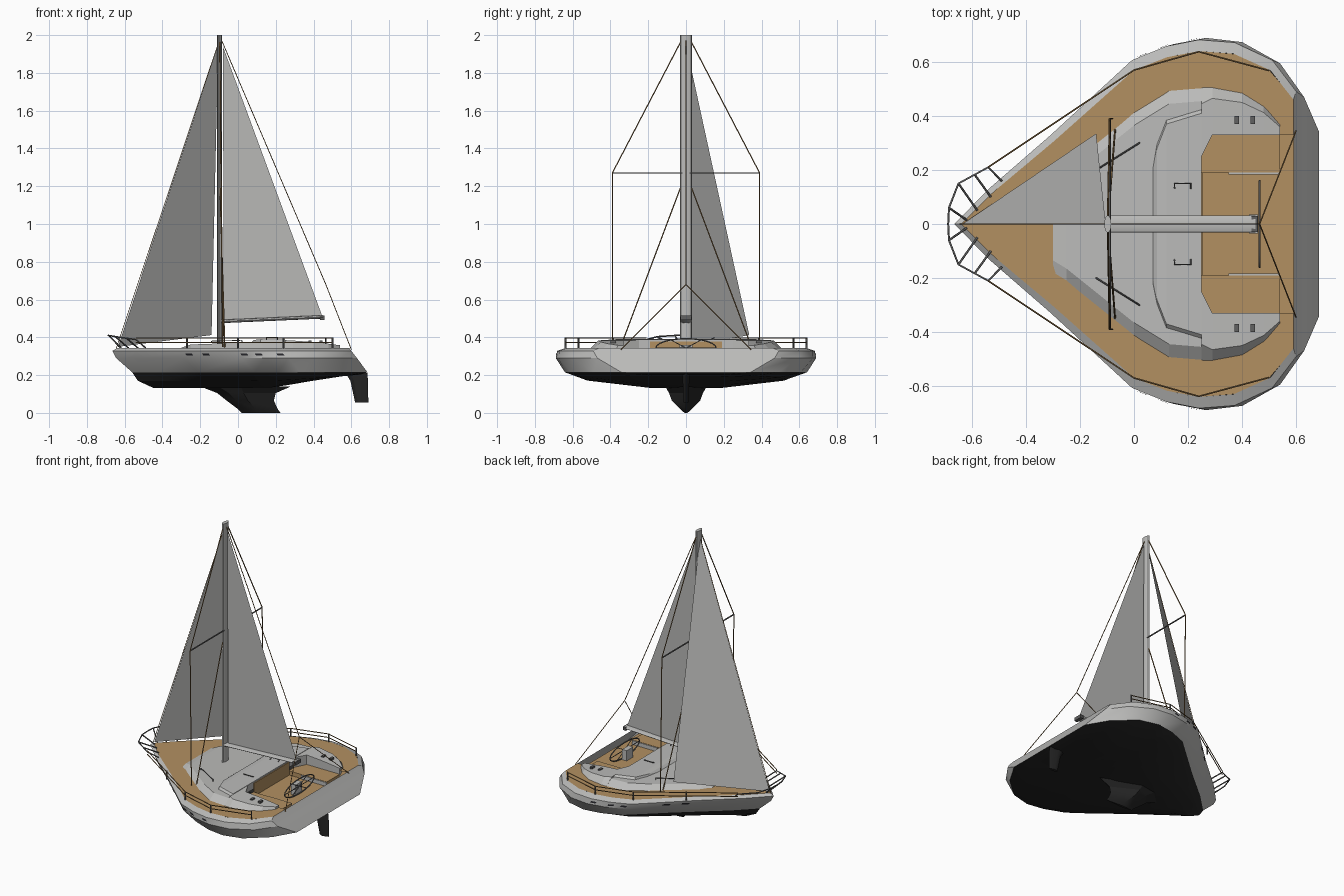
import bpy, bmesh, math
from mathutils import Vector

if "Cube" in bpy.data.objects:
    bpy.data.objects.remove(bpy.data.objects["Cube"])


def material(name, r, g, b):
    m = bpy.data.materials.new(name)
    m.use_nodes = True
    m.diffuse_color = (r, g, b, 1)
    m.node_tree.nodes["Principled BSDF"].inputs["Base Color"].default_value = (r, g, b, 1)
    return m


WHITE = material("off white", .5, .5, .49)
SAIL = material("sail cloth", .48, .48, .47)
TEAK = material("teak", .45, .28, .12)
BLACK = material("bottom paint", .018, .018, .018)
STEEL = material("dark steel", .12, .12, .12)
ROPE = material("brown rigging", .25, .15, .06)
GLASS = material("dark glass", .02, .02, .025)


def finish(name, bm, *mats, smooth=False, up=False):
    bmesh.ops.remove_doubles(bm, verts=bm.verts, dist=.0005)
    bmesh.ops.recalc_face_normals(bm, faces=bm.faces)
    if up:
        bm.normal_update()
        bmesh.ops.reverse_faces(bm, faces=[f for f in bm.faces if f.normal.z < 0])
    me = bpy.data.meshes.new(name)
    bm.to_mesh(me)
    bm.free()
    ob = bpy.data.objects.new(name, me)
    bpy.context.collection.objects.link(ob)
    for m in mats:
        me.materials.append(m)
    if smooth:
        bpy.ops.object.select_all(action='DESELECT')
        ob.select_set(True)
        bpy.context.view_layer.objects.active = ob
        bpy.ops.object.shade_smooth_by_angle(angle=math.radians(28))
    return ob


def loft(name, rings, mat, closed=True, cap=True, **kw):
    bm = bmesh.new()
    vs = [[bm.verts.new(p) for p in r] for r in rings]
    n = len(rings[0])
    for a, b in zip(vs, vs[1:]):
        for i in range(n if closed else n - 1):
            j = (i + 1) % n
            bm.faces.new((a[i], a[j], b[j], b[i]))
    if cap:
        bm.faces.new(vs[0])
        bm.faces.new(vs[-1])
    return finish(name, bm, mat, **kw)


def box(name, lo, hi, mat):
    (a, b, c), (d, e, f) = lo, hi
    return loft(name, [[(a, b, z), (d, b, z), (d, e, z), (a, e, z)] for z in (c, f)], mat)


def sheet(name, pts, mat):
    bm = bmesh.new()
    bm.faces.new([bm.verts.new(p) for p in pts])
    return finish(name, bm, mat)


def wire(name, paths, mat, r=.003, cyclic=False):
    cu = bpy.data.curves.new(name, 'CURVE')
    cu.dimensions = '3D'
    cu.bevel_depth = r
    cu.bevel_resolution = 1
    for path in paths:
        sp = cu.splines.new('POLY')
        sp.points.add(len(path) - 1)
        for p, q in zip(sp.points, path):
            p.co = (*q, 1)
        sp.use_cyclic_u = cyclic
    cu.materials.append(mat)
    ob = bpy.data.objects.new(name, cu)
    bpy.context.collection.objects.link(ob)


def both(path):
    return [path, [(x, -y, z) for x, y, z in path]]


# Hull shape: plan curve shared by levels running from deck edge to bilge
PLAN = [(0, 0), (.1, .19), (.28, .48), (.52, .89), (.62, .965), (.715, 1), (.82, .985), (.93, .89), (1, .72)]
# bow x, stern x, half beam, height, stern width
LEVELS = [(-.64, .59, .64, .343, .72), (-.665, .6, .682, .328, .72), (-.645, .63, .69, .29, .68),
          (-.56, .685, .645, .215, .53), (-.53, .65, .54, .17, .4), (-.45, .56, .22, .133, .4)]


def plan(t):
    for (a, u), (b, v) in zip(PLAN, PLAN[1:]):
        if t <= b:
            return u + (v - u) * (t - a) / (b - a)
    return PLAN[-1][1]


def hull_point(k, t):
    x0, x1, w, z, end = LEVELS[k]
    s = max(0, (t - .6) / .4)
    if k > 3:
        z += (.203 - z) * s ** 1.2
    return Vector((x0 + (x1 - x0) * t, w * plan(t) * (1 + (end / .72 - 1) * s ** 3), z))


def mirror(p):
    return Vector((p.x, -p.y, p.z))


bm = bmesh.new()
rings = []
for t, _ in PLAN:
    side = [hull_point(k, t) for k in range(6)]
    rings.append([bm.verts.new(p) for p in side + [mirror(p) for p in reversed(side)]])
for a, b in zip(rings, rings[1:]):
    for i in range(11):
        bm.faces.new((a[i], a[i + 1], b[i + 1], b[i])).material_index = int(3 <= i <= 7)
for k in range(5):
    e = rings[-1]
    bm.faces.new((e[k], e[k + 1], e[10 - k], e[11 - k])).material_index = int(k >= 3)
finish("hull", bm, WHITE, BLACK, smooth=True)

# Hull portlights
for s in (1, -1):
    for i, t in enumerate((.3, .37, .53, .59, .68)):
        pts = []
        for u, h in ((0, .35), (.028, .35), (.028, .65), (0, .65)):
            p = hull_point(1, t + u).lerp(hull_point(2, t + u), h)
            pts.append((p.x - .002, s * (p.y + .004), p.z))
        sheet(f"portlight_{i}_{'left' if s < 0 else 'right'}", pts, GLASS)


# Teak deck with an opening for the cockpit
def deck_edge(x):
    return .64 * plan((x + .64) / 1.23)


bm = bmesh.new()
xs = [-.64 + 1.23 * t for t, _ in PLAN if t < .7] + [.24, .25, .37, .5, .54, .59]
for a, b in zip(xs, xs[1:]):
    inner = 0 if a < .245 else .33
    for s in (1, -1):
        pts = [(a, s * inner), (b, s * inner), (b, s * deck_edge(b)), (a, s * deck_edge(a))]
        if a < -.63:
            pts.pop()
        bm.faces.new([bm.verts.new((x, y, .343)) for x, y in pts])
finish("deck", bm, TEAK, up=True)

# Coachroof, raised hood and cockpit coamings
roof = [(-.3, .19, .345), (-.25, .22, .362), (0, .42, .371), (.13, .5, .376), (.25, .51, .376)]
loft("coachroof", [[(x, -w, .338), (x, .055 - w, z), (x, w - .055, z), (x, w, .338)] for x, w, z in roof], WHITE)
hood = [(.065, .2, .37), (.085, .3, .386), (.12, .39, .39), (.25, .43, .388)]
loft("cabin_hood", [[(x, -w, .37), (x, .02 - w, z), (x, w - .02, z), (x, w, .37)] for x, w, z in hood], WHITE)
coaming = [(.25, .51, .25, .385), (.29, .51, .33, .383), (.4, .49, .33, .375), (.48, .44, .33, .366), (.54, .37, .33, .358)]
for s, side in ((1, "right"), (-1, "left")):
    loft("coaming_" + side, [[(x, s * w, .338), (x, s * (w - .25 * (w - i)), z), (x, s * i, z), (x, s * i, .3)]
                             for x, w, i, z in coaming], WHITE)
    box("bench_" + side, (.25, min(s * .19, s * .335), .26), (.54, max(s * .19, s * .335), .318), TEAK)
    box("bench_front_" + side, (.35, s * .188 - .004, .28), (.54, s * .188 + .004, .316), WHITE)
    for i, x in enumerate((.38, .44)):
        box(f"winch_{i}_{side}", (x - .008, s * .385 - .015, .365), (x + .008, s * .385 + .015, .384), STEEL)
box("cockpit_floor", (.25, -.47, .25), (.595, .47, .29), TEAK)
box("companionway", (.25, -.19, .288), (.256, .19, .378), TEAK)

# Grab rails and hood handles
wire("grab_rails", both([(-.14, .2, .37), (-.14, .2, .38), (.02, .3, .384), (.02, .3, .372)])
     + both([(.15, .13, .388), (.15, .15, .398), (.21, .15, .398), (.21, .13, .388)]), STEEL)

# Keel and rudder: foil sections stacked in height


def foil(name, rows):
    loft(name, [[(a, 0, z), (a + (b - a) * .2, -w * .8, z), (a + (b - a) * .45, -w, z), (b, 0, z),
                 (a + (b - a) * .45, w, z), (a + (b - a) * .2, w * .8, z)] for z, a, b, w in rows],
         BLACK, smooth=True)


foil("keel", [(.14, -.2, .28, .11), (.105, -.11, .2, .09), (.065, -.06, .19, .075), (.02, 0, .21, .03), (0, .02, .225, .008)])
foil("rudder", [(.21, .57, .685, .018), (.17, .595, .688, .018), (.055, .62, .69, .012)])


# Mast and boom with oval sections
def oval(c, u, v):
    return [Vector(c) + Vector(u) * math.cos(i * math.pi / 6) + Vector(v) * math.sin(i * math.pi / 6) for i in range(12)]


loft("mast", [oval((-.097, 0, z), (.013, 0, 0), (0, .032, 0)) for z in (.36, 2)], WHITE, smooth=True)
loft("boom", [oval((x, 0, z), (0, .032, 0), (0, 0, .009)) for x, z in ((-.09, .484), (.45, .508))], WHITE, smooth=True)
box("boom_end", (.435, -.03, .492), (.458, .03, .515), STEEL)

# Sails
sheet("mainsail", [(-.08, 0, 1.94), (-.075, 0, .49), (.445, 0, .515)], SAIL)
sheet("headsail", [(-.105, 0, 1.95), (-.635, 0, .35), (-.14, .335, .412)], SAIL)

# Standing rigging
wire("shrouds", both([(-.097, .02, 1.98), (-.09, .39, 1.27), (-.08, .39, .35)])
     + both([(-.095, .03, 1.19), (-.07, .35, .34)]), ROPE, .0035)
wire("spreaders", [[(-.09, -.39, 1.27), (-.09, .39, 1.27)]], STEEL, .0045)
wire("backstay", [[(-.09, 0, 1.98), (.465, 0, .68)]] + both([(.465, 0, .68), (.6, .345, .335)]), ROPE, .0025)
wire("forestay", [[(-.1, 0, 1.97), (-.645, 0, .34)]], ROPE, .002)

# Bow rail, lifelines and their posts
wire("bow_rail", both([(-.49, .16, .345), (-.54, .21, .388), (-.65, .15, .404), (-.685, .06, .41), (-.688, 0, .41)])
     + both([(-.65, .15, .404), (-.58, .05, .344)]) + both([(-.685, .06, .41), (-.62, .015, .344)])
     + both([(-.59, .183, .395), (-.53, .1, .344)]), STEEL, .004)
line = [(-.54, .21), (0, .57), (.24, .638), (.5, .568)]
wire("lifelines", [p for z in (.396, .372) for p in both([(x, y, z) for x, y in line])], ROPE, .003)
posts = [(-.27, .385)] + line[1:]
wire("lifeline_posts", [p for x, y in posts for p in both([(x, y, .34), (x, y, .398)])], STEEL, .005)

# Steering wheel and pedestal
rim = [(.465, .16 * math.cos(i * math.pi / 12), .343 + .05 * math.sin(i * math.pi / 12)) for i in range(24)]
wire("wheel_rim", [rim], STEEL, .004, cyclic=True)
wire("wheel_spokes", [[rim[i], rim[i + 12]] for i in (0, 4, 8)], STEEL, .0025)
box("wheel_pedestal", (.425, -.035, .285), (.46, .035, .36), WHITE)
